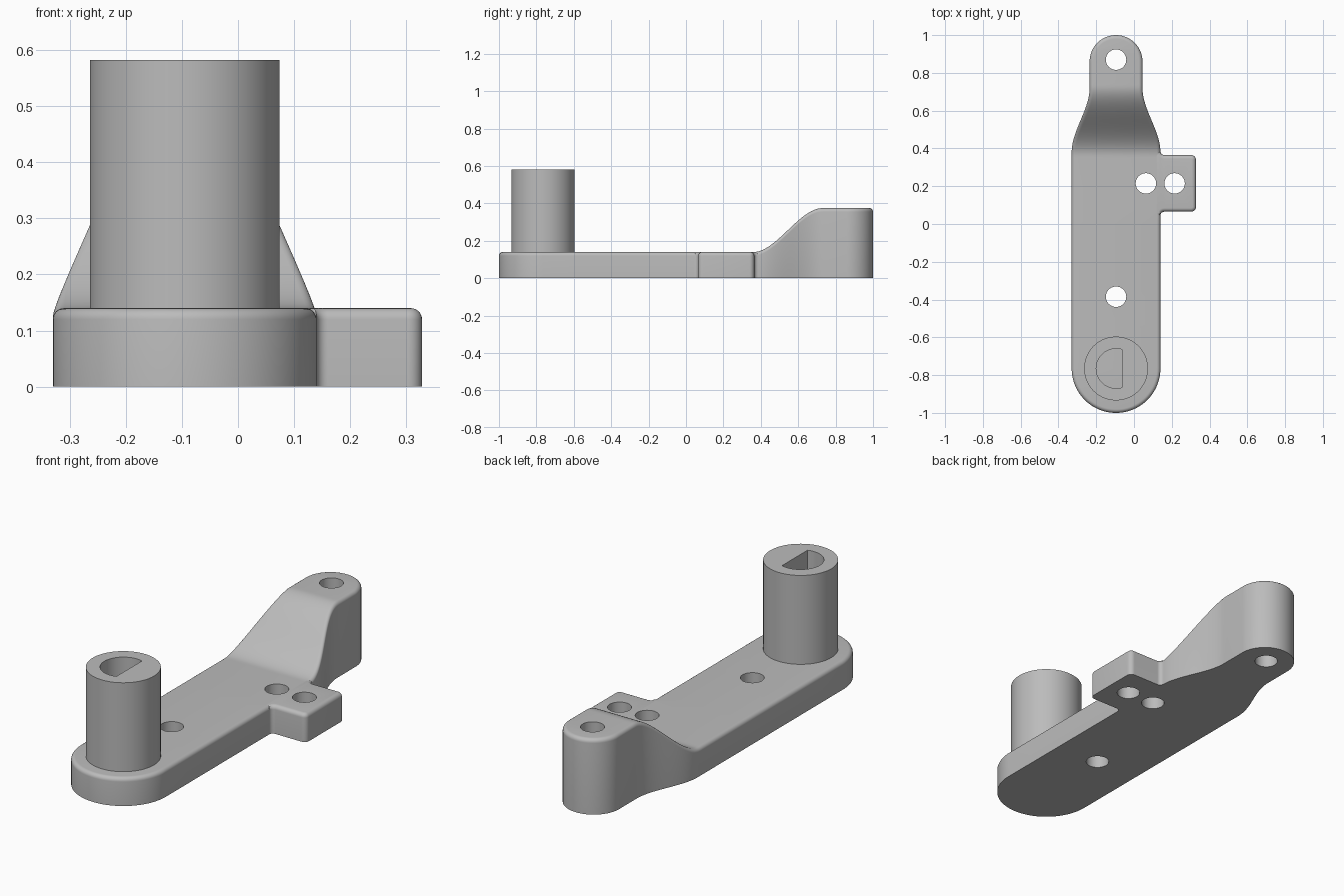
import bpy, bmesh, math

if "Cube" in bpy.data.objects:
    bpy.data.objects.remove(bpy.data.objects["Cube"])

AXIS_X = -0.095      # centre line of the arm
BASE_H = 0.14        # thickness of the flat part
RAISED_H = 0.375     # height of the raised end
FILLET = 0.02        # rounding of the top edges
WIDE, NARROW = 0.235, 0.14
POST_Y, TIP_Y = -0.765, 0.86

grey = bpy.data.materials.new("plain_grey")
grey.use_nodes = True
colour = (0.5, 0.5, 0.5, 1)
grey.diffuse_color = colour
grey.node_tree.nodes["Principled BSDF"].inputs["Base Color"].default_value = colour


def smooth(a, b, t):
    t = min(max((t - a) / (b - a), 0), 1)
    return t * t * (3 - 2 * t)


def arc(cx, cy, r, start, end, steps):
    angles = [math.radians(start + (end - start) * i / steps) for i in range(steps + 1)]
    return [(cx + r * math.cos(a), cy + r * math.sin(a)) for a in angles]


def make_object(name, bm):
    bmesh.ops.recalc_face_normals(bm, faces=bm.faces)
    mesh = bpy.data.meshes.new(name)
    bm.to_mesh(mesh)
    bm.free()
    mesh.materials.append(grey)
    obj = bpy.data.objects.new(name, mesh)
    bpy.context.collection.objects.link(obj)
    return obj


def rounded_slab(name, half, height, place):
    """Slab mirrored about its spine, with a filleted top edge.
    half: (along, out) points from start to end of the spine."""
    ring = half + [(s, -w) for s, w in reversed(half[1:-1])]
    n = len(ring)
    normals = []
    for i in range(n):
        (s0, w0), (s1, w1) = ring[i - 1], ring[(i + 1) % n]
        length = math.hypot(s1 - s0, w1 - w0)
        normals.append(((w1 - w0) / length, -(s1 - s0) / length))
    # bottom ring, then the quarter-round fillet
    levels = [(0, None)]
    for k in range(7):
        a = math.pi / 2 * k / 6
        levels.append((FILLET * (1 - math.cos(a)), FILLET * (math.sin(a) - 1)))
    bm = bmesh.new()
    rings = []
    for inset, drop in levels:
        row = []
        for (s, w), (ns, nw) in zip(ring, normals):
            s, w = s + ns * inset, w + nw * inset
            z = 0 if drop is None else height(s) + drop
            row.append(bm.verts.new(place(s, w, z)))
        rings.append(row)
    for low, high in zip(rings, rings[1:]):
        for i in range(n):
            j = (i + 1) % n
            bm.faces.new((low[i], low[j], high[j], high[i]))
    # caps made of strips across the spine
    for row in (rings[0], rings[-1]):
        for i in range(len(half) - 1):
            strip = [row[i], row[i + 1], row[n - i - 1], row[(n - i) % n]]
            bm.faces.new(list(dict.fromkeys(strip)))
    return make_object(name, bm)


def prism(name, outline, z0, z1):
    bm = bmesh.new()
    face = bm.faces.new([bm.verts.new((x, y, z0)) for x, y in outline])
    top = bmesh.ops.extrude_face_region(bm, geom=[face])["geom"]
    verts = [v for v in top if isinstance(v, bmesh.types.BMVert)]
    bmesh.ops.translate(bm, vec=(0, 0, z1 - z0), verts=verts)
    return make_object(name, bm)


def circle(x, y, r):
    return arc(x, y, r, 0, 360, 72)[:-1]


def combine(target, tool, operation):
    mod = target.modifiers.new(operation.title(), "BOOLEAN")
    mod.operation, mod.solver, mod.object = operation, "EXACT", tool
    bpy.context.view_layer.objects.active = target
    bpy.ops.object.modifier_apply(modifier=mod.name)
    bpy.data.objects.remove(tool)


# Arm: round front end, straight body, waist, raised narrow tip
def arm_height(y):
    return BASE_H + (RAISED_H - BASE_H) * smooth(0.36, 0.73, y)


outline = arc(POST_Y, 0, WIDE, 180, 90, 28)
outline += [(y / 10, WIDE) for y in range(-6, 4, 2)]
for i in range(33):
    y = 0.35 + 0.40 * i / 32
    outline.append((y, WIDE - (WIDE - NARROW) * smooth(0.38, 0.72, y)))
outline += arc(TIP_Y, 0, NARROW, 90, 0, 24)
outline[0], outline[-1] = (POST_Y - WIDE, 0), (TIP_Y + NARROW, 0)
arm = rounded_slab("lever_arm", outline, arm_height, lambda s, w, z: (AXIS_X + w, s, z))

# Side tab with small fillets where it meets the arm
TAB_Y, TAB_W, TAB_END = 0.215, 0.15, 0.328
edge = AXIS_X + WIDE
tab_outline = [(0, 0), (0, TAB_W), (edge - 0.02, TAB_W + 0.02)]
tab_outline += arc(edge + 0.02, TAB_W + 0.02, 0.02, 180, 270, 6)
tab_outline += arc(TAB_END - 0.025, TAB_W - 0.025, 0.025, 90, 0, 6)
tab_outline += [(TAB_END, 0)]
tab = rounded_slab("side_tab", tab_outline, lambda s: BASE_H,
                   lambda s, w, z: (s, TAB_Y + w, z))
combine(arm, tab, "UNION")

# Through holes
for x, y in ((AXIS_X, 0.87), (AXIS_X, -0.385), (0.063, TAB_Y), (0.215, TAB_Y)):
    combine(arm, prism("hole_cutter", circle(x, y, 0.054), -0.1, 0.6), "DIFFERENCE")

# Post with a D-shaped socket
post = prism("post", circle(AXIS_X, POST_Y, 0.169), 0.1, 0.582)
flat = math.degrees(math.acos(0.032 / 0.105))
socket = prism("socket_cutter", arc(AXIS_X, POST_Y, 0.105, flat, 360 - flat, 48), BASE_H, 0.7)
combine(post, socket, "DIFFERENCE")

for obj in (arm, post):
    bpy.ops.object.select_all(action="DESELECT")
    obj.select_set(True)
    bpy.context.view_layer.objects.active = obj
    bpy.ops.object.shade_smooth_by_angle(angle=math.radians(30))
